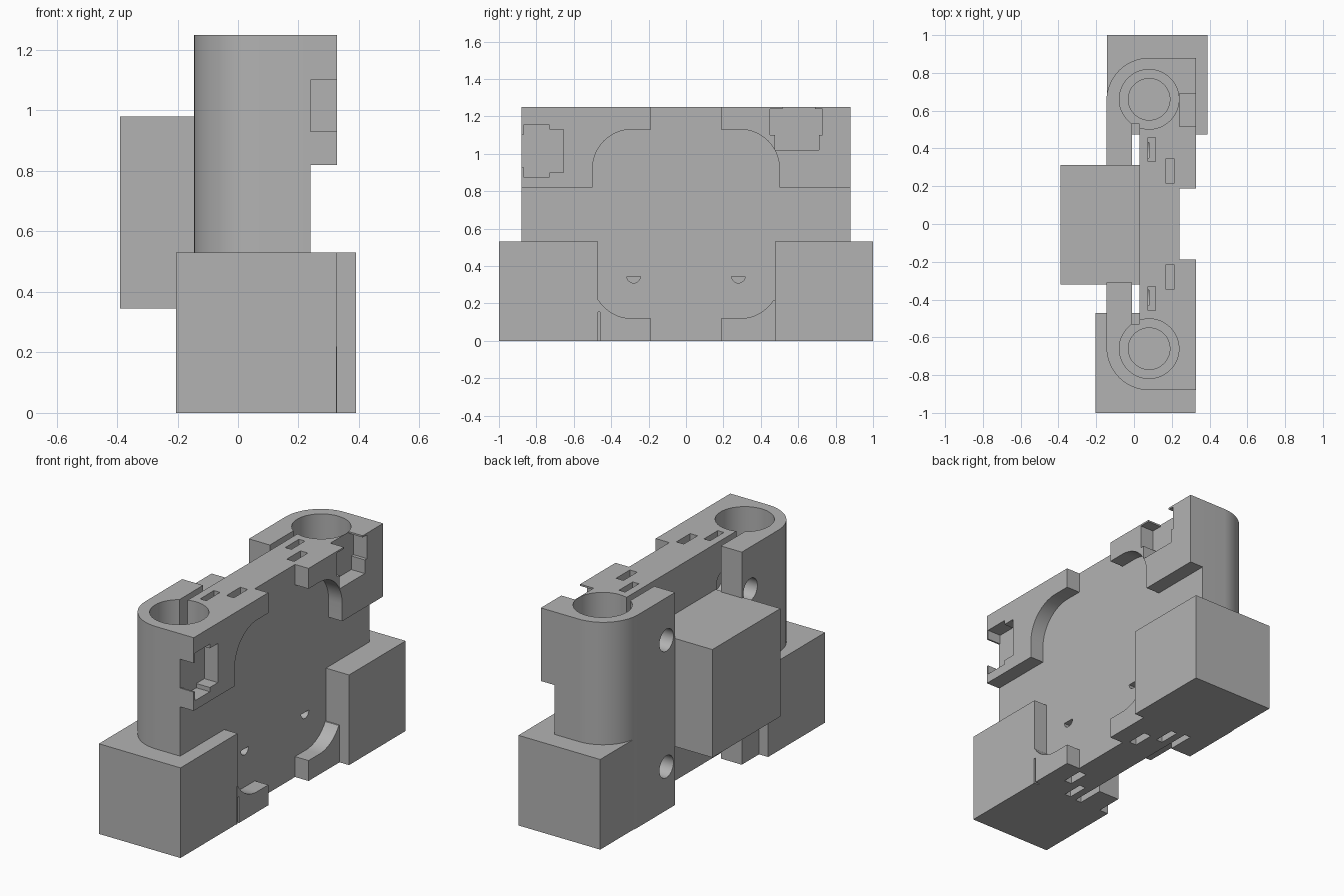
import bpy, bmesh, math
from mathutils import Vector

if "Cube" in bpy.data.objects:
    bpy.data.objects.remove(bpy.data.objects["Cube"])

grey = bpy.data.materials.new("matte_grey")
grey.diffuse_color = (0.45, 0.45, 0.45, 1)
grey.use_nodes = True
grey.node_tree.nodes["Principled BSDF"].inputs["Base Color"].default_value = grey.diffuse_color


def prism(name, pts, lo, hi, axis="z"):
    """Extrude a 2D outline: (x, y) along z, or (y, z) along x."""
    place = (lambda p, h: (p[0], p[1], h)) if axis == "z" else (lambda p, h: (h, p[0], p[1]))
    bm = bmesh.new()
    face = bm.faces.new([bm.verts.new(place(p, lo)) for p in pts])
    ext = bmesh.ops.extrude_face_region(bm, geom=[face])
    moved = [v for v in ext["geom"] if isinstance(v, bmesh.types.BMVert)]
    step = Vector(place((0, 0), hi - lo))
    bmesh.ops.translate(bm, verts=moved, vec=step)
    bmesh.ops.recalc_face_normals(bm, faces=bm.faces)
    mesh = bpy.data.meshes.new(name)
    bm.to_mesh(mesh)
    bm.free()
    mesh.materials.append(grey)
    ob = bpy.data.objects.new(name, mesh)
    bpy.context.collection.objects.link(ob)
    return ob


def rect(a0, a1, b0, b1):
    return [(a0, b0), (a1, b0), (a1, b1), (a0, b1)]


def arc(ca, cb, r, start, end, n=14):
    angles = [math.radians(start + (end - start) * i / n) for i in range(n + 1)]
    return [(ca + r * math.cos(t), cb + r * math.sin(t)) for t in angles]


def circle(ca, cb, r, n=48):
    return arc(ca, cb, r, 0, 360, n)[:-1]


def cut(ob, cutters):
    """Subtract cutters from a part, then remove them."""
    for c in cutters:
        mod = ob.modifiers.new("cut", "BOOLEAN")
        mod.operation = "DIFFERENCE"
        mod.solver = "EXACT"
        mod.object = c
    bpy.context.view_layer.update()
    deps = bpy.context.evaluated_depsgraph_get()
    mesh = bpy.data.meshes.new_from_object(ob.evaluated_get(deps))
    ob.modifiers.clear()
    ob.data = mesh
    for c in cutters:
        bpy.data.objects.remove(c)


# Main body: central plate, rounded bearing pillars and clamp arms with slits
half = [(0.24, 0.88), (0.08, 0.88)] + arc(0.082, 0.652, 0.228, 90, 180, 20)[1:]
half += [(-0.146, 0.31), (-0.01, 0.31), (-0.01, 0.53), (0.03, 0.53)]
body = prism("carriage_body", half + [(x, -y) for x, y in reversed(half)], 0, 1.25)

cutters = []
for s in (1, -1):
    # Bearing bores with a narrower rod seat
    cutters.append(prism("bore", circle(0.08, s * 0.66, 0.158), 0.70, 1.3))
    cutters.append(prism("rod_seat", circle(0.08, s * 0.66, 0.11), 0.53, 0.75))
    # Clamp screw holes through the arms
    for z in (0.256, 1.0):
        cutters.append(prism("screw_hole", circle(s * 0.39, z, 0.065, 24), -0.3, 0.08, "x"))
    # Tie slots from above and below
    for x, y, w in ((0.095, 0.395, 0.02), (0.19, 0.28, 0.024)):
        outline = rect(x - w, x + w, s * y - 0.064, s * y + 0.064)
        cutters.append(prism("tie_slot", outline, 1.05, 1.3))
        cutters.append(prism("tie_slot", outline, -0.05, 0.2))
    # Small half-round openings in the plate
    cutters.append(prism("half_round", arc(s * 0.28, 0.345, 0.036, 180, 360), 0.17, 0.3, "x"))
cut(body, cutters)

# Raised rims around the rounded recess on the right face
for s, side in ((1, "back"), (-1, "front")):
    upper = [(0.88, 0.82), (0.50, 0.82)] + arc(0.29, 0.92, 0.21, 0, 90)
    upper += [(0.187, 1.13), (0.187, 1.25), (0.88, 1.25)]
    rim = prism(side + "_upper_rim", [(s * y, z) for y, z in upper], 0.24, 0.328, "x")
    if s > 0:
        # Stepped pocket open to the top
        pocket = [(0.475, 1.02), (0.71, 1.02), (0.71, 1.10), (0.73, 1.10), (0.73, 1.24),
                  (0.69, 1.24), (0.69, 1.3), (0.515, 1.3), (0.515, 1.24), (0.45, 1.24),
                  (0.45, 1.10), (0.475, 1.10)]
    else:
        # Stepped pocket open to the front
        pocket = [(-0.87, 0.875), (-0.73, 0.875), (-0.73, 0.90), (-0.655, 0.90),
                  (-0.655, 1.13), (-0.73, 1.13), (-0.73, 1.155), (-0.87, 1.155),
                  (-0.87, 1.10), (-0.95, 1.10), (-0.95, 0.93), (-0.87, 0.93)]
    cut(rim, [prism("pocket", pocket, 0.2, 0.4, "x")])

    lower = [(0.187, 0), (0.187, 0.12), (0.29, 0.12)]
    lower += arc(0.29, 0.33, 0.21, 270, 328)[1:] + [(0.48, 0.22), (0.48, 0)]
    rim = prism(side + "_lower_rim", [(s * y, z) for y, z in lower], 0.24, 0.328, "x")
    if s < 0:
        cut(rim, [prism("slit", rect(-0.473, -0.46, -0.1, 0.155), 0.3, 0.4, "x")])

# Square end blocks at the foot of each pillar
prism("front_end_block", rect(-0.205, 0.326, -1.0, -0.47), 0, 0.53)
prism("back_end_block", rect(-0.142, 0.39, 0.475, 1.0), 0, 0.53)

# Square block on the left between the arms
prism("side_block", rect(-0.39, 0.04, -0.32, 0.312), 0.345, 0.98)

# Smooth the curved walls while keeping edges sharp
bpy.ops.object.select_all(action="DESELECT")
for ob in bpy.context.collection.objects:
    ob.select_set(True)
bpy.context.view_layer.objects.active = body
bpy.ops.object.shade_smooth_by_angle(angle=math.radians(25))
